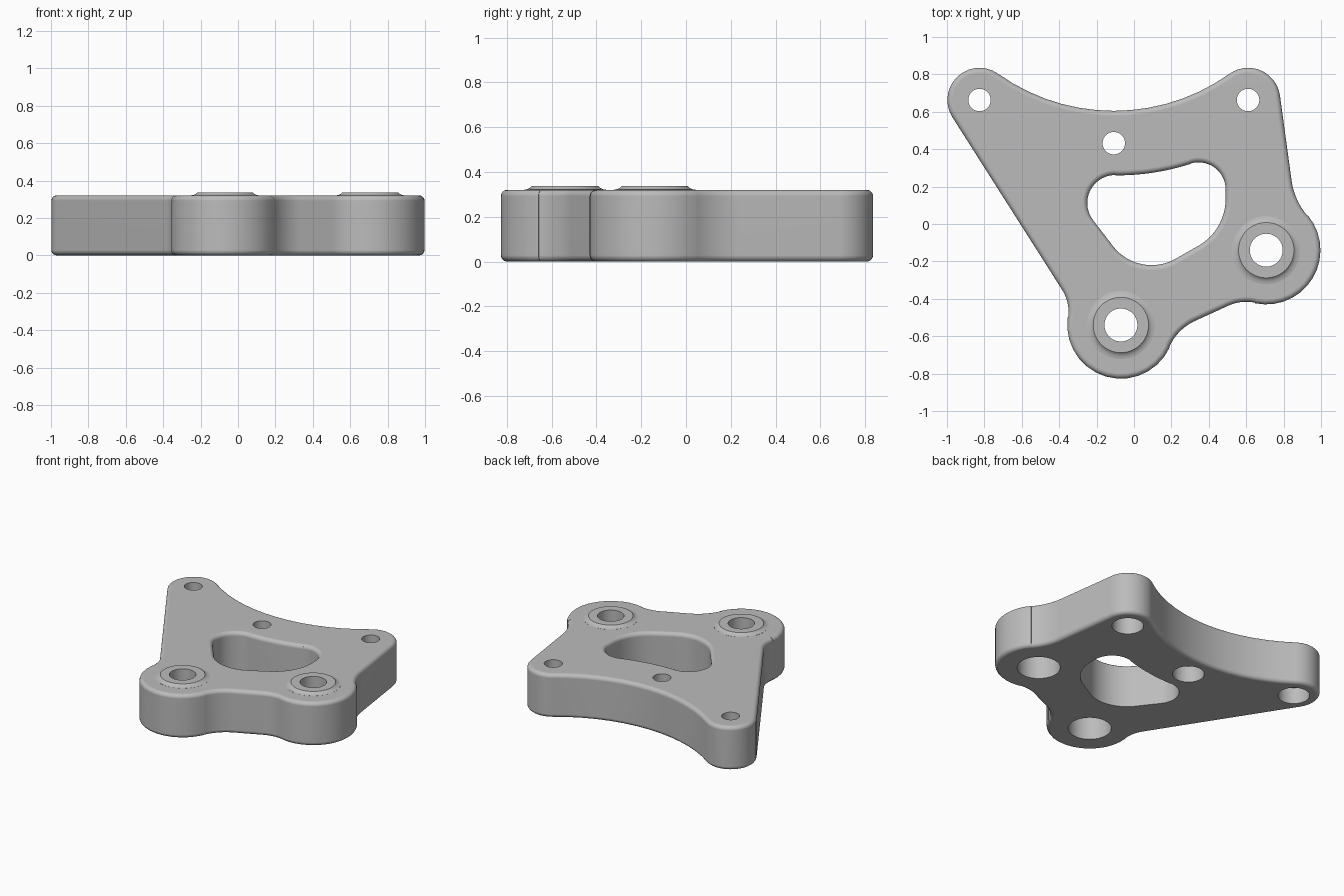
import bpy, bmesh
from math import atan2, cos, sin, pi, sqrt, radians
from mathutils import Vector

cube = bpy.data.objects.get("Cube")
if cube:
    bpy.data.objects.remove(cube, do_unlink=True)

HEIGHT = 0.32
ROUND = 0.028

grey = bpy.data.materials.new("plain grey")
grey.use_nodes = True
grey.diffuse_color = (0.5, 0.5, 0.5, 1)
grey.node_tree.nodes["Principled BSDF"].inputs["Base Color"].default_value = (0.5, 0.5, 0.5, 1)


def belt(circles, grow, steps=14):
    """Counter-clockwise outline of tangent arcs; negative radii are concave."""
    rounds = [(Vector((x, y)), r + grow) for x, y, r in circles]
    normals = []
    for i, (c, r) in enumerate(rounds):
        c2, r2 = rounds[(i + 1) % len(rounds)]
        d = c2 - c
        u = d.normalized()
        k = max(-1, min(1, (r - r2) / d.length))
        n = u * k + Vector((u.y, -u.x)) * sqrt(1 - k * k)
        normals.append(atan2(n.y, n.x))
    points = []
    for i, (c, r) in enumerate(rounds):
        start = normals[i - 1]
        sweep = (normals[i] - start + pi) % (2 * pi) - pi
        for s in range(steps + 1):
            a = start + sweep * s / steps
            points.append(c + Vector((cos(a), sin(a))) * r)
    return points


def ring(x, y, r, sides=64):
    return [Vector((x + r * cos(2 * pi * i / sides), y + r * sin(2 * pi * i / sides)))
            for i in range(sides)]


def loft(name, layers):
    """Closed solid through a stack of (outline, height) layers."""
    bm = bmesh.new()
    loops = [[bm.verts.new((p.x, p.y, z)) for p in pts] for pts, z in layers]
    for low, high in zip(loops, loops[1:]):
        for i in range(len(low)):
            j = (i + 1) % len(low)
            bm.faces.new((low[i], low[j], high[j], high[i]))
    bm.faces.new(loops[0][::-1])
    bm.faces.new(loops[-1])
    bmesh.ops.remove_doubles(bm, verts=bm.verts, dist=0.0005)
    bmesh.ops.recalc_face_normals(bm, faces=bm.faces)
    mesh = bpy.data.meshes.new(name)
    bm.to_mesh(mesh)
    bm.free()
    mesh.materials.append(grey)
    obj = bpy.data.objects.new(name, mesh)
    bpy.context.collection.objects.link(obj)
    return obj


def lathe(name, x, y, profile):
    return loft(name, [(ring(x, y, r), z) for r, z in profile])


def combine(target, tool, operation):
    bpy.context.view_layer.objects.active = target
    mod = target.modifiers.new(tool.name, "BOOLEAN")
    mod.operation = operation
    mod.solver = "EXACT"
    mod.object = tool
    bpy.ops.object.modifier_apply(modifier=mod.name)
    bpy.data.objects.remove(tool, do_unlink=True)


# Plate outline: two ears, two lobes and the concave blends between them
outline = [
    (0.61, 0.663, 0.172), (-0.108, 1.669, -1.064), (-0.826, 0.663, 0.172),
    (-0.57, -0.47, -0.22), (-0.07, -0.54, 0.287), (0.444, -0.772, -0.28),
    (0.60, -0.646, -0.23), (0.707, -0.14, 0.29), (1.209, 0.283, -0.37),
]
quarter = [i * pi / 12 for i in range(7)]
bottom = [(-ROUND * (1 - sin(a)), ROUND * (1 - cos(a))) for a in quarter]
top = [(g, HEIGHT - z) for g, z in reversed(bottom)]
plate = loft("bracket_plate", [(belt(outline, g), z) for g, z in bottom + top])

# Window with a rounded upper rim
window = [
    (0.345, 0.185, 0.145), (-0.09, 1.54, -1.28), (-0.1, 0.112, 0.15),
    (0.094, 0.04, 0.26), (0.2, 0.135, 0.29),
]
rim = [(ROUND * (1 - cos(a)), HEIGHT - ROUND * (1 - sin(a))) for a in quarter]
flare = [(0, -0.02)] + rim + [(ROUND, HEIGHT + 0.02)]
combine(plate, loft("window_cutter", [(belt(window, g), z) for g, z in flare]), "DIFFERENCE")

# Raised pads with a filleted foot
lobes = [(-0.07, -0.54), (0.707, -0.14)]
for x, y in lobes:
    pad = [(0.182, 0.25), (0.182, 0.3205), (0.168, 0.323), (0.156, 0.329), (0.148, 0.337)]
    combine(plate, lathe("pad", x, y, pad), "UNION")

# Through holes, counterbored from below
ears = [(-0.826, 0.663), (0.61, 0.663), (-0.108, 0.432)]
for places, hole, bore, depth in ((lobes, 0.088, 0.143, 0.2), (ears, 0.06, 0.105, 0.12)):
    for x, y in places:
        profile = [(bore, -0.02), (bore, depth), (hole, depth), (hole, 0.4)]
        combine(plate, lathe("hole_cutter", x, y, profile), "DIFFERENCE")

# Smooth shading with flat caps
bpy.ops.object.select_all(action="DESELECT")
plate.select_set(True)
bpy.context.view_layer.objects.active = plate
bpy.ops.object.shade_smooth_by_angle(angle=radians(30))
weighted = plate.modifiers.new("flat_caps", "WEIGHTED_NORMAL")
weighted.keep_sharp = True
